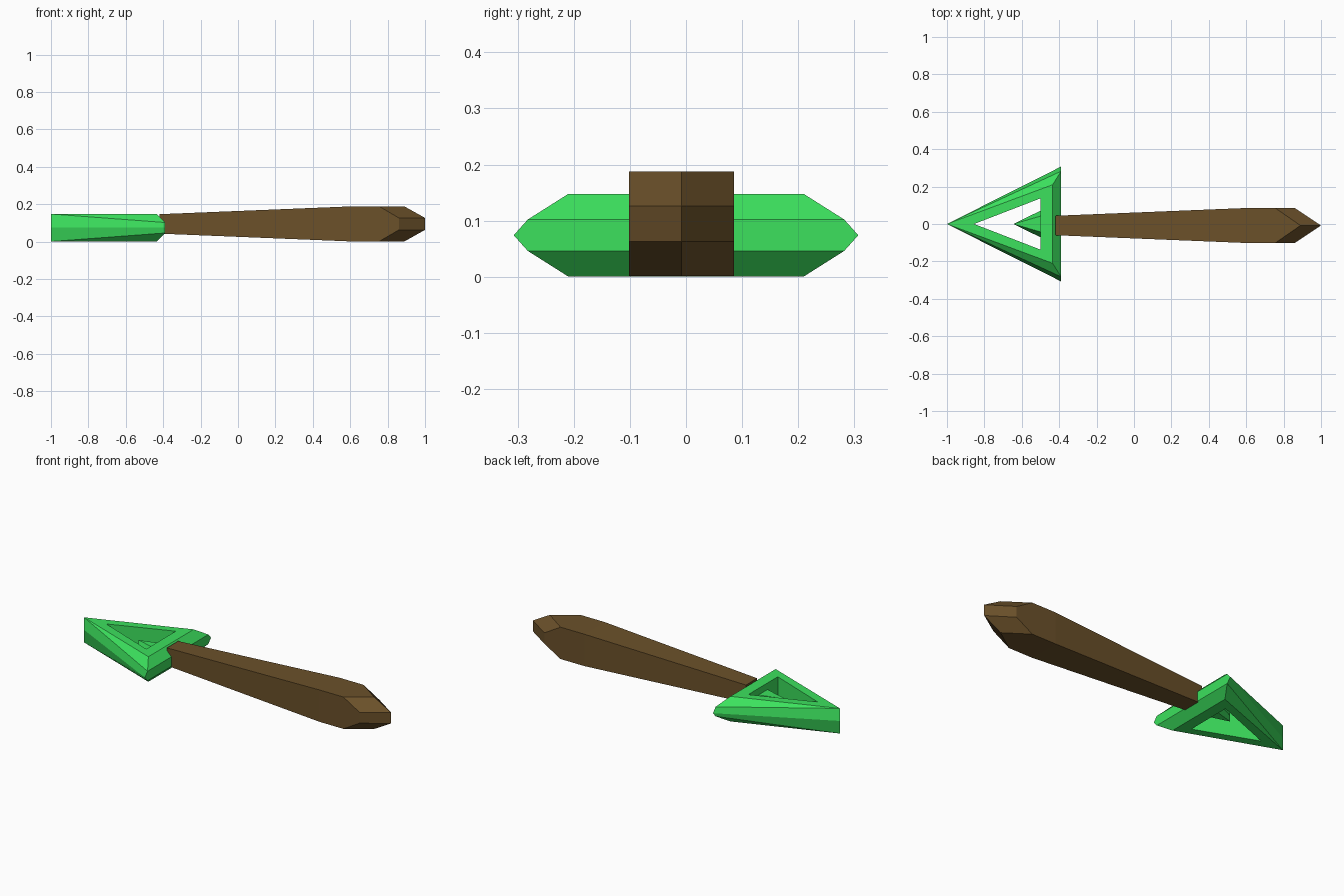
import bpy, bmesh

if "Cube" in bpy.data.objects:
    bpy.data.objects.remove(bpy.data.objects["Cube"])

ZC = 0.074  # mid height of the arrowhead


def material(name, rgb):
    m = bpy.data.materials.new(name)
    m.diffuse_color = (*rgb, 1)
    m.use_nodes = True
    m.node_tree.nodes["Principled BSDF"].inputs["Base Color"].default_value = m.diffuse_color
    return m


def build(name, faces, mat):
    """Make an object from faces given as coordinate tuples, welded together."""
    bm = bmesh.new()
    for f in faces:
        bm.faces.new([bm.verts.new(p) for p in f])
    bmesh.ops.remove_doubles(bm, verts=bm.verts, dist=0.0005)
    bmesh.ops.recalc_face_normals(bm, faces=bm.faces)
    me = bpy.data.meshes.new(name)
    bm.to_mesh(me)
    bm.free()
    me.materials.append(mat)
    ob = bpy.data.objects.new(name, me)
    bpy.context.collection.objects.link(ob)
    return ob


def mirrored(quarter, yc, zc):
    """Repeat quarter-model faces across y = yc and z = zc."""
    return [[(x, yc + sy * y, zc + sz * z) for x, y, z in f]
            for f in quarter for sy in (1, -1) for sz in (1, -1)]


green = material("green", (0.045, 0.75, 0.11))
brown = material("brown", (0.147, 0.082, 0.023))

# arrowhead: bevelled triangular frame with a through hole
h = 0.0735
apex_t, apex_m = (-1, 0, h), (-1, 0, 0)
base_t, base_c, tip = (-0.435, 0.21, h), (-0.39, 0.282, 0.028), (-0.39, 0.307, 0)
hole_a, hole_b = (-0.855, 0, h), (-0.5, 0.137, h)
mid_t, mid_c, mid_h = (-0.435, 0, h), (-0.39, 0, 0.028), (-0.5, 0, h)


def low(p):
    return (p[0], p[1], 0)


build("arrowhead", mirrored([
    [apex_t, base_t, hole_b, hole_a],
    [hole_b, base_t, mid_t, mid_h],
    [apex_t, base_c, base_t],
    [apex_t, apex_m, tip, base_c],
    [base_t, base_c, mid_c, mid_t],
    [base_c, tip, low(mid_c), mid_c],
    [hole_a, hole_b, low(hole_b), low(hole_a)],
    [hole_b, mid_h, low(mid_h), low(hole_b)],
], 0, ZC), green)

# small barb pointing into the hole
a_t, b_t, b_m, c_t = (-0.645, 0, 0.035), (-0.49, 0.045, 0.035), (-0.49, 0.076, 0), (-0.49, 0, 0.035)
build("inner_barb", mirrored([
    [a_t, b_t, c_t],
    [a_t, low(a_t), b_m, b_t],
    [b_t, b_m, low(c_t), c_t],
], 0, ZC), green)

# handle: tapered square bar ending in a chamfered wedge
w, n, e = 0.0935, 0.052, 0.032
s_c, s_t, s_y, s_o = (-0.42, n, n), (-0.42, 0, n), (-0.42, n, 0), (-0.42, 0, 0)
k_c, k_t, k_y = (0.6, w, w), (0.6, 0, w), (0.6, w, 0)
r_c, r_t = (0.755, w, w), (0.89, 0, w)
f_c, f_t = (0.86, w, e), (1, 0, e)
build("handle", mirrored([
    [s_o, s_t, s_c, s_y],
    [s_t, s_c, k_c, k_t],
    [s_c, s_y, k_y, k_c],
    [k_t, k_c, r_c, r_t],
    [k_c, k_y, low(f_c), f_c, r_c],
    [r_c, r_t, f_t, f_c],
    [f_c, f_t, low(f_t), low(f_c)],
], -0.008, 0.0945), brown)
